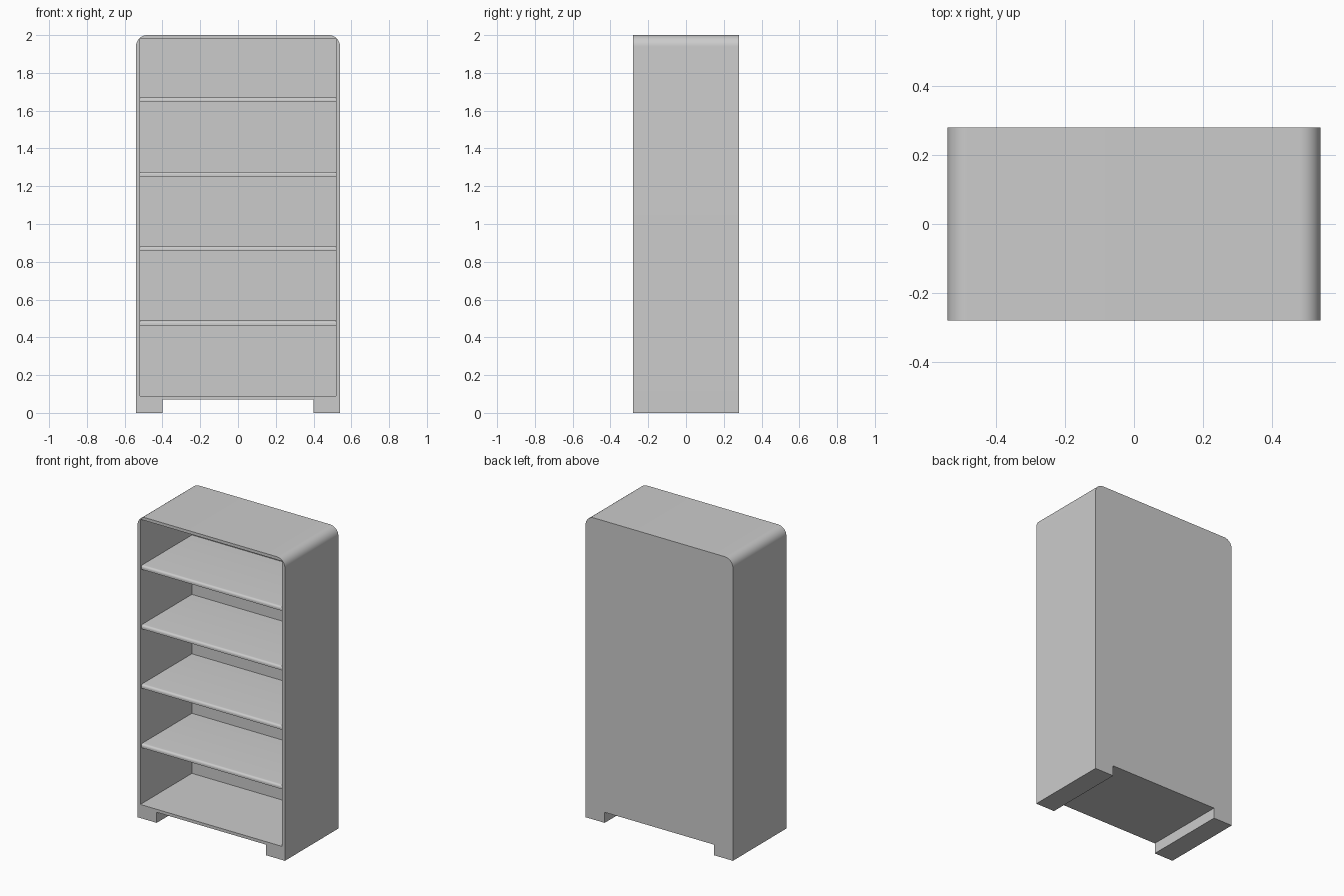
import bpy, bmesh, math

if "Cube" in bpy.data.objects:
    bpy.data.objects.remove(bpy.data.objects["Cube"])

W, D, H = 0.54, 0.28, 2.0      # half width, half depth, height
WALL, R = 0.02, 0.06           # panel thickness, top corner radius
FOOT_X, FOOT_H = 0.40, 0.07    # notch half width and height
INNER_X, INNER_Z0 = W - WALL, 0.09
BACK_Y = D - WALL


def extrude(name, points, axis, start, end):
    """Extrude a closed 2D profile along 'x' (y,z points) or 'y' (x,z points)."""
    bm = bmesh.new()
    place = (lambda p: (p[0], start, p[1])) if axis == 'y' else (lambda p: (start, p[0], p[1]))
    face = bm.faces.new([bm.verts.new(place(p)) for p in points])
    result = bmesh.ops.extrude_face_region(bm, geom=[face])
    moved = [g for g in result['geom'] if isinstance(g, bmesh.types.BMVert)]
    step = (0, end - start, 0) if axis == 'y' else (end - start, 0, 0)
    bmesh.ops.translate(bm, verts=moved, vec=step)
    bmesh.ops.recalc_face_normals(bm, faces=bm.faces)
    mesh = bpy.data.meshes.new(name)
    bm.to_mesh(mesh)
    bm.free()
    obj = bpy.data.objects.new(name, mesh)
    bpy.context.collection.objects.link(obj)
    return obj


def select(obj):
    bpy.ops.object.select_all(action='DESELECT')
    obj.select_set(True)
    bpy.context.view_layer.objects.active = obj


def arc(cx, cz, r, a0, a1, n):
    return [(cx + r * math.cos(math.radians(a0 + (a1 - a0) * i / n)),
             cz + r * math.sin(math.radians(a0 + (a1 - a0) * i / n))) for i in range(n + 1)]


# Cabinet body: rounded top corners, full-depth notch leaving two feet
half = [(FOOT_X, FOOT_H), (FOOT_X, 0), (W, 0)] + arc(W - R, H - R, R, 0, 90, 12)
outline = half + [(-x, z) for x, z in reversed(half)]
cabinet = extrude("cabinet_body", outline, 'y', -D, D)

# Open front compartment, leaving the back panel
opening = [(-INNER_X, INNER_Z0), (INNER_X, INNER_Z0),
           (INNER_X, H - WALL), (-INNER_X, H - WALL)]
cutter = extrude("compartment_cutter", opening, 'y', -D - 0.1, BACK_Y)
cutter.hide_render = True
cut = cabinet.modifiers.new("compartment", 'BOOLEAN')
cut.operation = 'DIFFERENCE'
cut.solver = 'EXACT'
cut.object = cutter
select(cabinet)
bpy.ops.object.modifier_apply(modifier=cut.name)
bpy.data.objects.remove(cutter)
bpy.ops.object.shade_smooth_by_angle(angle=math.radians(30))

# Four shelves with a rounded upper front edge
T, ROUND, FRONT = 0.025, 0.015, -D + 0.01
for i in range(4):
    top = 0.488 + i * 0.394
    profile = [(BACK_Y, top), (BACK_Y, top - T), (FRONT, top - T)]
    profile += arc(FRONT + ROUND, top - ROUND, ROUND, 180, 90, 6)
    shelf = extrude(f"shelf_{i + 1}", profile, 'x', -INNER_X, INNER_X)
    select(shelf)
    bpy.ops.object.shade_smooth_by_angle(angle=math.radians(30))
